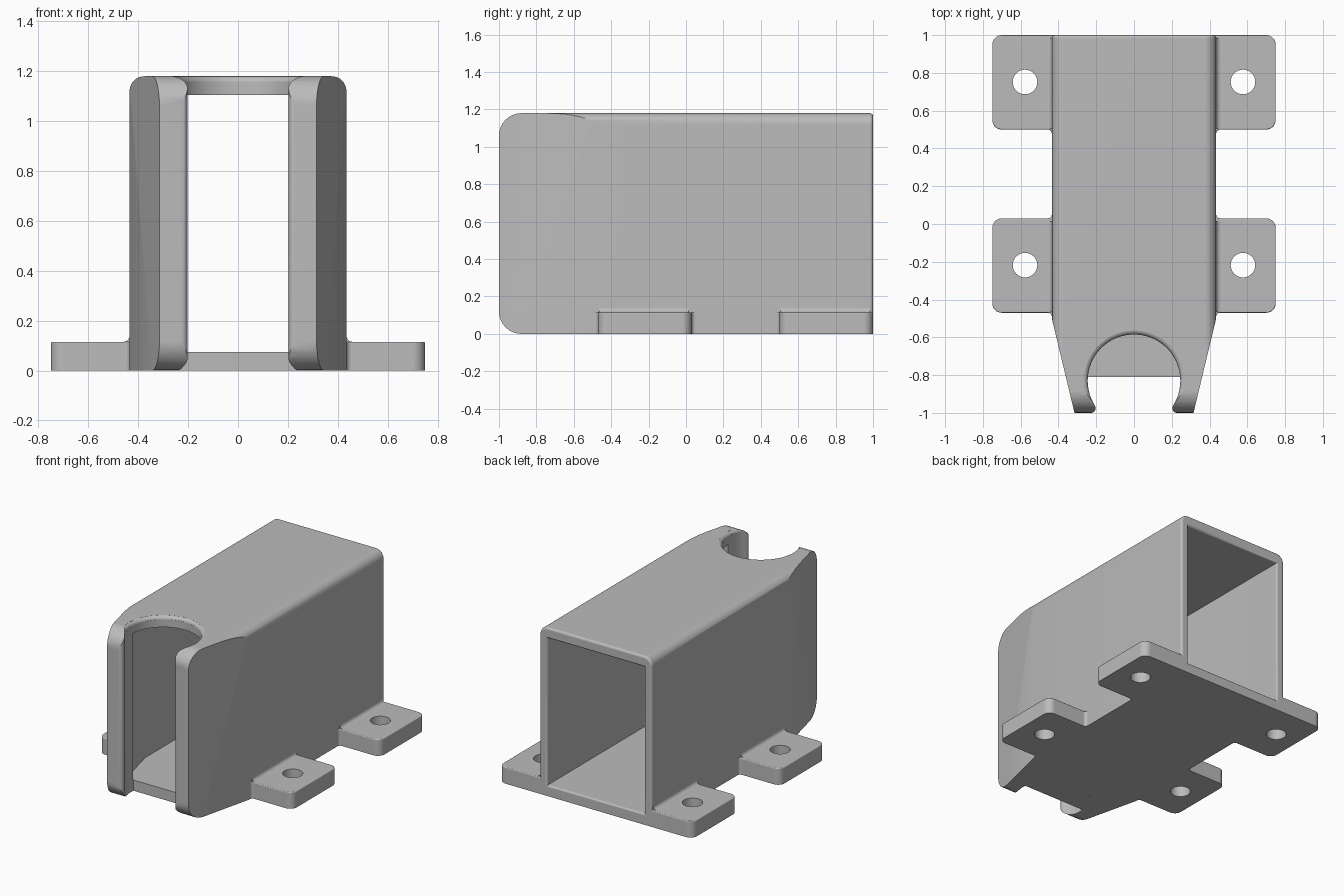
import bpy, bmesh
from math import sin, cos, radians, pi, asin, degrees

old = bpy.data.objects.get("Cube")
if old:
    bpy.data.objects.remove(old, do_unlink=True)

grey = bpy.data.materials.new("plain_grey")
grey.use_nodes = True
grey.diffuse_color = (0.5, 0.5, 0.5, 1)
grey.node_tree.nodes["Principled BSDF"].inputs["Base Color"].default_value = (0.5, 0.5, 0.5, 1)

W, H = 0.435, 1.18            # half width and height of the housing
FLOOR, CEIL = 0.075, 1.105    # inner floor and ceiling
CY, R, LIP = -0.83, 0.245, 0.025   # round front opening


def arc(cx, cy, r, a0, a1, n=8):
    steps = [radians(a0 + (a1 - a0) * i / n) for i in range(n + 1)]
    return [(cx + r * cos(a), cy + r * sin(a)) for a in steps]


def make(name, bm):
    bmesh.ops.recalc_face_normals(bm, faces=bm.faces)
    mesh = bpy.data.meshes.new(name)
    bm.to_mesh(mesh)
    bm.free()
    mesh.materials.append(grey)
    obj = bpy.data.objects.new(name, mesh)
    bpy.context.collection.objects.link(obj)
    return obj


def prism(name, pts, lo, hi, axis="z"):
    """Extrude a flat outline along one axis."""
    place = {"x": lambda a, b, h: (h, a, b),
             "y": lambda a, b, h: (a, h, b),
             "z": lambda a, b, h: (a, b, h)}[axis]
    bm = bmesh.new()
    low = [bm.verts.new(place(a, b, lo)) for a, b in pts]
    top = [bm.verts.new(place(a, b, hi)) for a, b in pts]
    bm.faces.new(low)
    bm.faces.new(top)
    for i in range(len(pts)):
        j = (i + 1) % len(pts)
        bm.faces.new((low[i], low[j], top[j], top[i]))
    return make(name, bm)


def lathe(name, rings, cx, cy, n=96):
    bm = bmesh.new()
    loops = [[bm.verts.new((cx + r * cos(2 * pi * k / n), cy + r * sin(2 * pi * k / n), z))
              for k in range(n)] for r, z in rings]
    bm.faces.new(loops[0])
    bm.faces.new(loops[-1])
    for a, b in zip(loops, loops[1:]):
        for k in range(n):
            m = (k + 1) % n
            bm.faces.new((a[k], a[m], b[m], b[k]))
    return make(name, bm)


def combine(obj, cutter, op="DIFFERENCE"):
    mod = obj.modifiers.new("cut", "BOOLEAN")
    mod.operation, mod.object, mod.solver = op, cutter, "EXACT"
    bpy.context.view_layer.objects.active = obj
    bpy.ops.object.modifier_apply(modifier=mod.name)
    bpy.data.objects.remove(cutter, do_unlink=True)


def bevel(obj, rule, size, segments=4):
    """Round every edge whose two end points both pass the rule."""
    bm = bmesh.new()
    bm.from_mesh(obj.data)
    edges = [e for e in bm.edges if rule(e.verts[0].co, e.verts[1].co)]
    bmesh.ops.bevel(bm, geom=edges, offset=size, segments=segments, profile=0.5,
                    affect="EDGES", clamp_overlap=True)
    bm.to_mesh(obj.data)
    bm.free()


def mirrored(pts):
    return [(-x, y) for x, y in reversed(pts)]


# Housing: arched section, rounded rear rim
side = [(W, 0)] + arc(W - 0.06, H - 0.06, 0.06, 0, 90)
housing = prism("housing", side + mirrored(side), -1.1, 1, "y")
bevel(housing, lambda a, b: min(a.y, b.y) > 0.999 and max(a.z, b.z) > 0.001, 0.016)

# Tapered nose and rounded front corners
nose = [(0.267, -1.2), (0.603, 0.2), (0.603, 1.2)]
combine(housing, prism("nose_cutter", nose + mirrored(nose), -0.5, 2), "INTERSECT")
front = ([(-0.88, 1.6)] + arc(-0.88, H - 0.12, 0.12, 90, 180)
         + arc(-0.88, 0.12, 0.12, 180, 270) + [(-0.88, -0.5), (1.5, -0.5), (1.5, 1.6)])
combine(housing, prism("front_cutter", front, -1, 1, "x"), "INTERSECT")

# Hollow channel with a softened rear mouth
channel = [(0.297, -0.815), (0.375, -0.49), (0.375, 1.2)]
combine(housing, prism("channel_cutter", channel + mirrored(channel), FLOOR, CEIL))
bevel(housing, lambda a, b: all(p.y > 0.999 and abs(p.x) < 0.38 and 0.07 < p.z < 1.11
                                for p in (a, b)), 0.014)

# Round opening with rounded lips
lip_y = -1 + LIP
lip_x = ((R + LIP) ** 2 - (lip_y - CY) ** 2) ** 0.5
dip = degrees(asin((CY - lip_y) / (R + LIP)))
lip = arc(lip_x, lip_y, LIP, 270, 180 - dip)
opening = ([(lip_x, -1.2)] + lip + arc(0, CY, R, -dip, 180 + dip, 64)[1:-1]
           + mirrored(lip) + [(-lip_x, -1.2)])
combine(housing, prism("opening_cutter", opening, -0.5, 2))

# Softened upper rim of the opening
f = 0.025
rim = [(R + f - f * cos(radians(t)), H - f + f * sin(radians(t))) for t in range(10, 81, 14)]
combine(housing, lathe("rim_cutter", [(R - 0.02, rim[0][1])] + rim + [(rim[-1][0], H + 0.1)], 0, CY))

# Floor tongue reaching into the opening
edge = -0.81
start = degrees(asin((edge - CY) / R))
tongue = prism("floor_tongue", arc(0, CY, R, start, 180 - start, 48), 0, FLOOR)

parts = [housing, tongue]

# Four mounting feet with screw holes and a fillet against the housing
TOP, END, C = 0.115, 0.75, 0.05
for row, y0, y1 in (("front", -0.47, 0.03), ("rear", 0.5, 1.0)):
    plan = ([(0.40, y0 - 0.02)] + arc(W + 0.02, y0 - 0.02, 0.02, 180, 90, 5)
            + arc(END - C, y0 + C, C, 270, 360) + arc(END - C, y1 - C, C, 0, 90))
    if row == "front":
        plan += arc(W + 0.02, y1 + 0.02, 0.02, 270, 180, 5) + [(0.40, y1 + 0.02)]
    else:
        plan += [(0.40, y1)]
    fillet = [(W - 0.01, TOP - 0.01), (W + 0.025, TOP - 0.01)] \
        + arc(W + 0.025, TOP + 0.025, 0.025, 270, 180) + [(W - 0.01, TOP + 0.025)]
    for name, flip in (("left", False), ("right", True)):
        s = -1 if flip else 1
        foot = prism(f"{row}_{name}_foot", mirrored(plan) if flip else plan, 0, TOP)
        bevel(foot, lambda a, b: min(a.z, b.z) > TOP - 0.001
              and max(abs(a.x), abs(b.x)) > 0.41, 0.018)
        hole = [(0.065, -0.1), (0.065, 0.3)]
        combine(foot, lathe("hole_cutter", hole, s * 0.577, y0 + 0.252, 48))
        strip = prism(f"{row}_{name}_fillet", mirrored(fillet) if flip else fillet,
                      y0 + 0.005, y1 - 0.016, "y")
        parts += [foot, strip]

# Smooth shading with sharp edges kept
bpy.ops.object.select_all(action="DESELECT")
for obj in parts:
    obj.select_set(True)
bpy.context.view_layer.objects.active = housing
bpy.ops.object.shade_smooth_by_angle(angle=radians(30))
for obj in parts:
    weighted = obj.modifiers.new("even_normals", "WEIGHTED_NORMAL")
    weighted.keep_sharp = True
